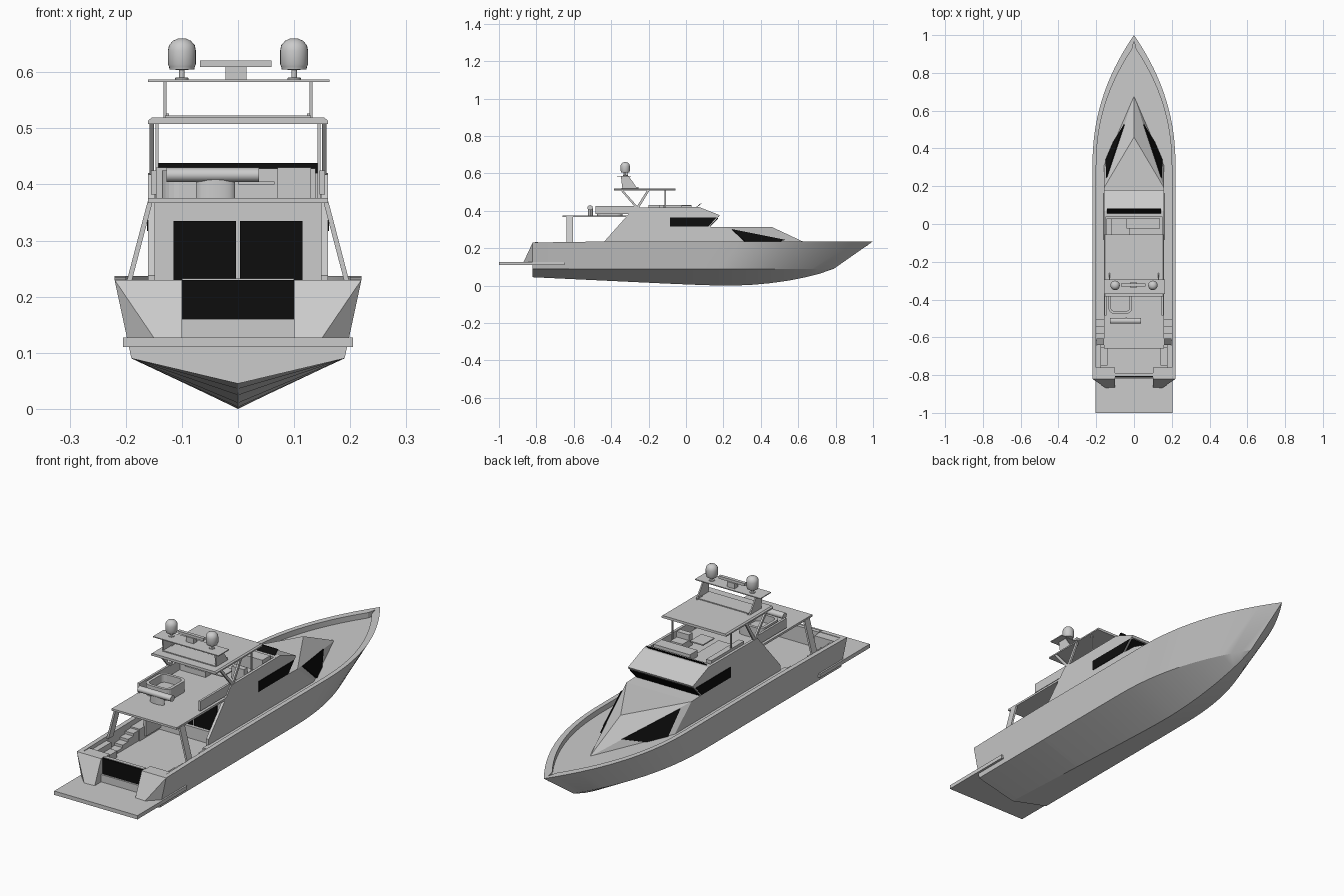
import bpy, bmesh, math
from mathutils import Vector

if "Cube" in bpy.data.objects:
    bpy.data.objects.remove(bpy.data.objects["Cube"])

black = bpy.data.materials.new("dark_glass")
black.diffuse_color = (0.004, 0.004, 0.004, 1)
black.use_nodes = True
black.node_tree.nodes["Principled BSDF"].inputs["Base Color"].default_value = black.diffuse_color

def mesh(name, verts, faces, mat=None):
    me = bpy.data.meshes.new(name)
    me.from_pydata([tuple(v) for v in verts], [], faces)
    bm = bmesh.new()
    bm.from_mesh(me)
    bmesh.ops.recalc_face_normals(bm, faces=bm.faces)
    bm.to_mesh(me)
    bm.free()
    ob = bpy.data.objects.new(name, me)
    bpy.context.collection.objects.link(ob)
    if mat:
        me.materials.append(mat)
    return ob

def prism(name, prof, axis, a, b, mat=None):
    """Extrude a 2D profile along an axis: x takes (y,z), y takes (x,z), z takes (x,y)."""
    put = {'x': lambda p, d: (d, p[0], p[1]), 'y': lambda p, d: (p[0], d, p[1]),
           'z': lambda p, d: (p[0], p[1], d)}[axis]
    n = len(prof)
    verts = [put(p, d) for d in (a, b) for p in prof]
    faces = [list(range(n)), list(range(n, 2 * n))]
    faces += [[i, (i + 1) % n, n + (i + 1) % n, n + i] for i in range(n)]
    return mesh(name, verts, faces, mat)

def box(name, x, y, z, mat=None):
    return prism(name, [(x[0], y[0]), (x[1], y[0]), (x[1], y[1]), (x[0], y[1])], 'z', z[0], z[1], mat)

def lathe(name, prof, loc, n=24):
    verts = [(loc[0] + r * math.cos(2 * math.pi * i / n), loc[1] + r * math.sin(2 * math.pi * i / n), loc[2] + z)
             for r, z in prof for i in range(n)]
    faces = [[k * n + i, k * n + (i + 1) % n, (k + 1) * n + (i + 1) % n, (k + 1) * n + i]
             for k in range(len(prof) - 1) for i in range(n)]
    faces += [list(range(n)), list(range((len(prof) - 1) * n, len(prof) * n))]
    ob = mesh(name, verts, faces)
    smooth(ob)
    return ob

def smooth(ob, angle=30):
    bpy.ops.object.select_all(action='DESELECT')
    ob.select_set(True)
    bpy.context.view_layer.objects.active = ob
    bpy.ops.object.shade_smooth_by_angle(angle=math.radians(angle))

def lerp(pts, y):
    for (a, va), (b, vb) in zip(pts, pts[1:]):
        if y <= b:
            return va + (vb - va) * max(0, (y - a) / (b - a))
    return pts[-1][1]

def rounded(x0, x1, y0, y1, r, n=5):
    return [(cx + r * math.cos(t), cy + r * math.sin(t))
            for k, (cx, cy) in enumerate([(x1 - r, y1 - r), (x0 + r, y1 - r), (x0 + r, y0 + r), (x1 - r, y0 + r)])
            for t in [math.pi / 2 * (k + i / n) for i in range(n + 1)]]

# Hull lofted from keel, chine, sheer, bulwark and deck lines
keel = [(-.82, .045), (-.4, .025), (0, .006), (.15, .001), (.25, 0), (.35, .004), (.45, .013),
        (.55, .027), (.65, .047), (.73, .068), (.79, .092)]
stations = [-.82, -.6, -.331, -.33, 0, .2, .3] + [.3 + .7 * i / 16 for i in range(1, 17)]
verts, faces = [], []
for ys in stations:
    yc = -.82 + (ys + .82) * 1.61 / 1.82
    b = .22 * (1 - max(0, (ys - .3) / .7) ** 2.2)
    c = .19 * (1 - max(0, (yc - .1) / .69) ** 2.3)
    bi = max(0, b - .02)
    yi = ys - .03 * max(0, (ys - .3) / .7)
    zs = .23 + .007 * min(1, (ys + .82) / .4)
    zd = .16 if ys < -.3305 else .213
    half = [(c, yc, .09), (b, ys, zs), (bi, yi, zs), (bi, yi, zd)]
    verts += [(0, yc, lerp(keel, yc))] + half + [(-x, y, z) for x, y, z in reversed(half)]
for k in range(len(stations) - 1):
    faces += [[k * 9 + i, k * 9 + (i + 1) % 9, k * 9 + 9 + (i + 1) % 9, k * 9 + 9 + i] for i in range(9)]
faces.append(list(range(9)))
hull = mesh("hull", verts, faces)
bm = bmesh.new()
bm.from_mesh(hull.data)
bmesh.ops.remove_doubles(bm, verts=bm.verts, dist=.0005)
bmesh.ops.recalc_face_normals(bm, faces=bm.faces)
bm.to_mesh(hull.data)
bm.free()
smooth(hull, 20)

# Swim platform, stern gate and bench
box("swim_platform", (-.205, .205), (-1, -.82), (.11, .127))
box("stern_gate_glass", (-.1, .1), (-.812, -.806), (.16, .23), black)
box("stern_bench", (-.1, .1), (-.806, -.79), (.16, .232))

# House core, roof visor and upper deck
prism("house_core", [(-.31, .16), (-.31, .37), (.17, .37), (.122, .315), (.19, .313), (.19, .2)], 'x', -.15, .15)
prism("roof_visor", [(.04, .37), (.04, .42), (.07, .42), (.18, .377), (.175, .367)], 'x', -.16, .16)
box("upper_deck", (-.16, .16), (-.66, .05), (.367, .376))
prism("windscreen", [(.168, .362), (.124, .318), (.129, .315), (.174, .362)], 'x', -.155, .155, black)
prism("flybridge_windscreen", [(.055, .42), (.06, .42), (.082, .438), (.077, .438)], 'x', -.142, .142, black)

for s, side in ((1, "right"), (-1, "left")):
    def sbox(name, x, y, z, mat=None):
        return box(side + "_" + name, sorted((s * x[0], s * x[1])), y, z, mat)
    # Platform strake and stern wing
    sbox("strake", (.185, .205), (-.83, -.65), (.11, .127))
    mesh(side + "_stern_wing", [(s * x, y, z) for x, y, z in [
        (.1, -.8, .23), (.22, -.82, .23), (.2, -.8, .23), (.1, -.82, .23), (.1, -.865, .127),
        (.15, -.868, .127), (.198, -.82, .127), (.1, -.8, .127), (.195, -.8, .127)]],
        [[0, 2, 1, 3], [3, 1, 5, 4], [1, 6, 5], [4, 5, 6, 8, 7], [0, 3, 4, 7], [1, 2, 8, 6], [2, 0, 7, 8]])
    # House side with slanted aft edge, and its window
    prism(side + "_house_side", [(-.435, .17), (-.435, .238), (-.275, .418), (.07, .42), (.18, .375), (.125, .315),
          (.19, .313), (.19, .2), (-.3, .17)], 'x', s * .148, s * .16)
    prism(side + "_side_window", [(-.085, .363), (-.085, .317), (.12, .317), (.163, .363)],
          'x', s * .158, s * .1625, black)
    sbox("saloon_door", (.004, .115), (-.316, -.309), (.165, .335), black)
    # Side deck, steps, cockpit lockers
    sbox("side_deck", (.155, .202), (-.47, -.325), (.16, .213))
    for i in range(4):
        sbox("step", (.16, .202), (-.62 + i * .0375, -.5825 + i * .0375), (.16, .172 + i * .0115))
    sbox("cockpit_seat", (.14, .202), (-.75, -.65), (.16, .19))
    sbox("cockpit_seat_back", (.175, .202), (-.76, -.64), (.16, .215))
    sbox("corner_locker", (.1, .2), (-.8, -.76), (.16, .228))
    # Upper deck posts and side screens
    prism(side + "_deck_post", [(s * x, z) for x, z in [(.19, .225), (.199, .225), (.161, .37), (.152, .37)]],
          'y', -.64, -.605)
    sbox("side_screen", (.145, .155), (-.485, -.27), (.382, .425))
    # Hardtop struts and posts
    for y in (-.345, -.2):
        prism(side + "_hardtop_strut", [(-.268, .415), (-.252, .415), (y + .007, .512), (y - .007, .512)],
              'x', s * .15, s * .158)
    sbox("hardtop_post", (.142, .147), (-.115, -.108), (.376, .512))
    # Mast leg and radome
    prism(side + "_mast_leg", [(-.34, .518), (-.26, .518), (-.305, .584), (-.348, .584)],
          'x', s * .127, s * .133)
    lathe(side + "_radome", [(.012, .587), (.012, .59), (.005, .591), (.005, .604), (.022, .605), (.023, .61),
          (.025, .614), (.025, .638), (.023, .648), (.016, .656), (.007, .66)], (s * .1, -.325, 0))
    sbox("antenna", (.123, .127), (-.29, -.255), (.52, .526))
    # Foredeck trunk half with its sloped window
    t0, t1, b1, b0 = [Vector(v) for v in ((0, .46, .313), (s * .16, .19, .313), (s * .16, .31, .21), (0, .68, .21))]
    e, f = Vector((0, .12, .313)), Vector((s * .16, .12, .313))
    mesh(side + "_trunk", [t0, t1, b1, b0, e, f, Vector((s * .16, .12, .21))],
         [[4, 5, 1, 0], [0, 1, 3], [1, 2, 3], [5, 6, 2, 1]])
    nrm = (b0 - t1).cross(b1 - t1).normalized()
    nrm *= math.copysign(1, nrm.z)
    win = []
    for x, y in ((.143, .245), (.05, .525), (.148, .365)):
        z = t1.z - (nrm.x * (s * x - t1.x) + nrm.y * (y - t1.y)) / nrm.z
        win.append(Vector((s * x, y, z)))
    mesh(side + "_trunk_window", [w + nrm * d for d in (-.003, .005) for w in win],
         [[0, 1, 2], [3, 4, 5], [0, 1, 4, 3], [1, 2, 5, 4], [2, 0, 3, 5]], black)

# Hardtop, mast plate and radar bar
prism("hardtop", [(-.16, .508), (.16, .508), (.16, .514), (.154, .519), (-.154, .519), (-.16, .514)],
      'y', -.385, -.055)
box("mast_plate", (-.16, .163), (-.37, -.295), (.583, .587))
box("mast_cross_panel", (-.13, .13), (-.345, -.265), (.518, .523))
box("radar_stem", (-.022, .015), (-.335, -.31), (.587, .61))
box("radar_bar", (-.068, .06), (-.33, -.315), (.609, .621))

# Flybridge console and seats
box("console", (-.04, .138), (-.025, .03), (.376, .428))
box("sofa_base", (-.138, -.02), (-.2, .03), (.376, .4))
box("sofa_back", (-.146, -.12), (-.2, .03), (.376, .43))
box("helm_seat", (.07, .13), (-.12, -.075), (.376, .405))
box("helm_seat_back", (.07, .13), (-.145, -.12), (.376, .43))
box("fly_table", (.0, .065), (-.2, -.12), (.4, .405))

# Rounded aft settee: rim around a lower cushion, and a bolster on a pedestal
outer, inner = rounded(-.135, -.01, -.475, -.34, .03), rounded(-.122, -.023, -.462, -.353, .02)
n = len(outer)
ring = [(x, y, z) for prof, z in ((outer, .376), (outer, .425), (inner, .425), (inner, .39)) for x, y in prof]
mesh("aft_settee", ring, [[k * n + i, k * n + (i + 1) % n, (k + 1) * n + (i + 1) % n, (k + 1) * n + i]
     for k in range(3) for i in range(n)] + [list(range(3 * n, 4 * n))])
smooth(prism("aft_bolster", [(-.513 + .015 * math.cos(t * math.pi / 6), .417 + .013 * math.sin(t * math.pi / 6))
       for t in range(12)], 'x', -.127, .037), 40)
smooth(prism("bolster_pedestal", [(-.04 + .035 * math.cos(t * math.pi / 8), -.51 + .014 * math.sin(t * math.pi / 8))
       for t in range(16)], 'z', .376, .412), 40)
